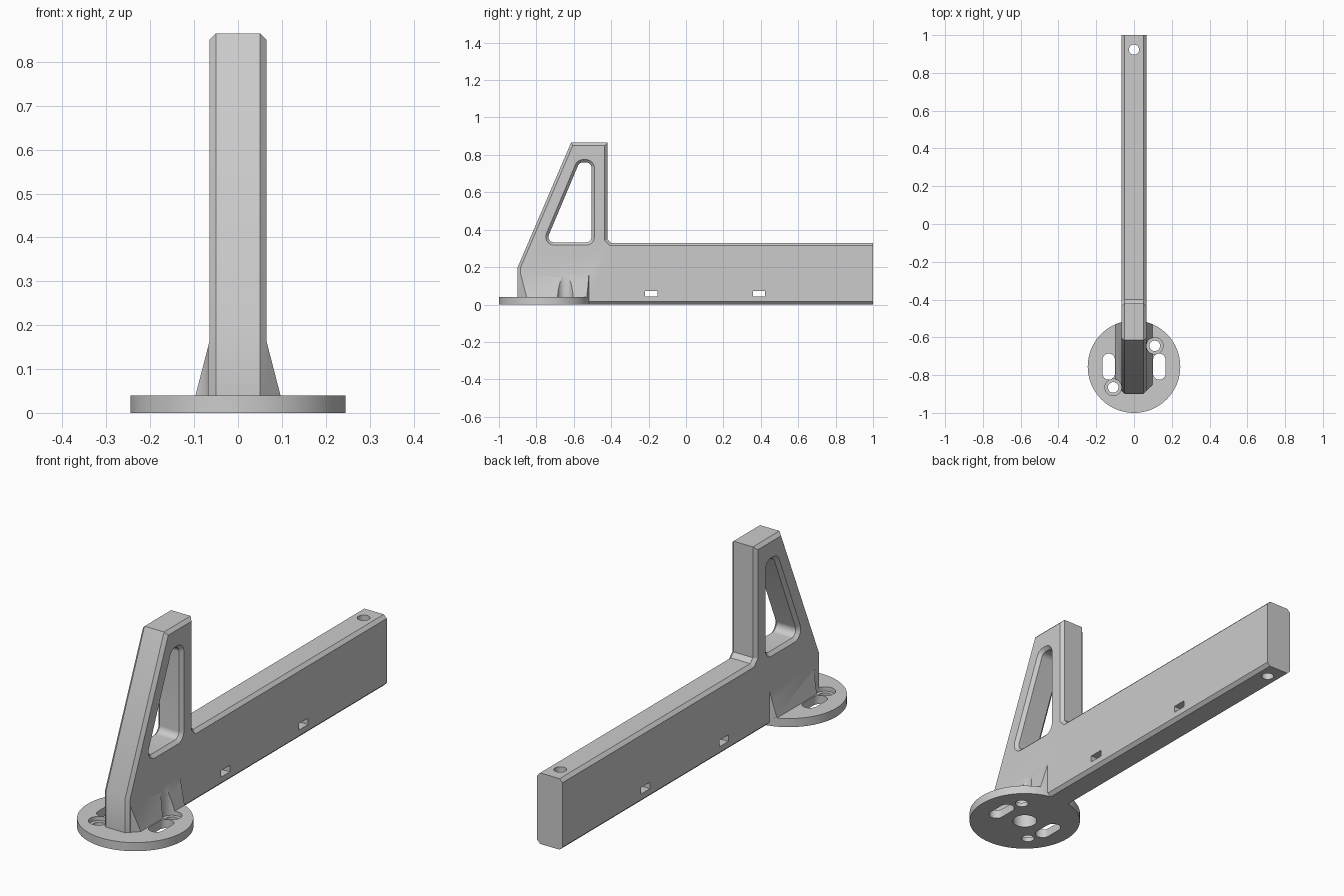
import bpy, bmesh, math
from mathutils import Matrix, Vector

cube = bpy.data.objects.get("Cube")
if cube:
    bpy.data.objects.remove(cube, do_unlink=True)

W = 0.065          # half thickness of the arm
C = 0.015          # chamfer
DISC_Y, DISC_R, DISC_H = -0.755, 0.245, 0.04

grey = bpy.data.materials.new("plain_grey")
grey.use_nodes = True
colour = (0.6, 0.6, 0.6, 1)
grey.diffuse_color = colour
grey.node_tree.nodes["Principled BSDF"].inputs["Base Color"].default_value = colour


def make(name, bm):
    bmesh.ops.recalc_face_normals(bm, faces=bm.faces)
    mesh = bpy.data.meshes.new(name)
    bm.to_mesh(mesh)
    bm.free()
    mesh.materials.append(grey)
    ob = bpy.data.objects.new(name, mesh)
    bpy.context.collection.objects.link(ob)
    return ob


def loft(name, rings):
    """Closed solid through rings of equal point count."""
    bm = bmesh.new()
    vs = [[bm.verts.new(p) for p in ring] for ring in rings]
    for a, b in zip(vs, vs[1:]):
        for i in range(len(a)):
            j = (i + 1) % len(a)
            bm.faces.new((a[i], a[j], b[j], b[i]))
    bm.faces.new(vs[0])
    bm.faces.new(vs[-1])
    return make(name, bm)


def rounded(centres, r, steps=10):
    """Counter-clockwise outline around corner centres with radius r."""
    out, n = [], len(centres)
    for i in range(n):
        p, c, q = (Vector(centres[k % n]) for k in (i - 1, i, i + 1))
        d0, d1 = c - p, q - c
        a0 = math.atan2(-d0.x, d0.y)
        a1 = math.atan2(-d1.x, d1.y)
        while a1 < a0:
            a1 += 2 * math.pi
        for s in range(steps + 1):
            a = a0 + (a1 - a0) * s / steps
            out.append((c.x + r * math.cos(a), c.y + r * math.sin(a)))
    return out


def cylinder(name, x, y, r, z0, z1, n=40):
    ring = [(x + r * math.cos(2 * math.pi * i / n),
             y + r * math.sin(2 * math.pi * i / n)) for i in range(n)]
    return loft(name, [[(*p, z) for p in ring] for z in (z0, z1)])


def box(name, centre, size):
    bm = bmesh.new()
    bmesh.ops.create_cube(bm, size=1, matrix=Matrix.Translation(centre) @ Matrix.Diagonal((*size, 1)))
    return make(name, bm)


def combine(target, tool, operation):
    tool.hide_render = True
    mod = target.modifiers.new("bool", "BOOLEAN")
    mod.operation, mod.solver, mod.object = operation, "EXACT", tool
    bpy.context.view_layer.objects.active = target
    bpy.ops.object.modifier_apply(modifier=mod.name)
    bpy.data.objects.remove(tool, do_unlink=True)


# Arm and upright: side profile, chamfered on both sides
profile = [(-0.9, 0), (1, 0), (1, 0.33), (-0.4, 0.33), (-0.42, 0.35),
           (-0.42, 0.865), (-0.615, 0.865), (-0.9, 0.2)]
bm = bmesh.new()
face = bm.faces.new([bm.verts.new((-W, y, z)) for y, z in profile])
ext = bmesh.ops.extrude_face_region(bm, geom=[face], use_keep_orig=True)["geom"]
bmesh.ops.translate(bm, vec=(2 * W, 0, 0), verts=[g for g in ext if isinstance(g, bmesh.types.BMVert)])
bmesh.ops.recalc_face_normals(bm, faces=bm.faces)
rims = [e for e in bm.edges
        if abs(e.verts[0].co.x - e.verts[1].co.x) < 1e-5
        and not all(v.co.y > 0.99 for v in e.verts)]
bmesh.ops.bevel(bm, geom=rims, offset=C, offset_type="OFFSET", segments=1,
                affect="EDGES", profile=0.5)
bracket = make("bracket", bm)

# Rounded window with chamfered rims
corners = [(-0.705, 0.362), (-0.535, 0.362), (-0.535, 0.73), (-0.55, 0.73)]
stations = [(-W - C, 0.06), (-W + C, 0.03), (W - C, 0.03), (W + C, 0.06)]
window = loft("window_cutter", [[(x, y, z) for y, z in rounded(corners, r)] for x, r in stations])
combine(bracket, window, "DIFFERENCE")

# Flared foot, trimmed to the round base
bm = bmesh.new()
for s in (-1, 1):
    for z, w in ((0.165, W - 0.0005), (0.02, 0.102)):
        front = -0.899
        for p in ((s * 0.05, front), (s * w, front + w - 0.05), (s * w, -0.45)):
            bm.verts.new((*p, z))
bmesh.ops.convex_hull(bm, input=bm.verts)
foot = make("foot", bm)
combine(foot, cylinder("foot_trim", 0, DISC_Y, DISC_R - 0.0005, -0.1, 0.3, 96), "INTERSECT")
combine(bracket, foot, "UNION")

# Round base
combine(bracket, cylinder("base", 0, DISC_Y, DISC_R, 0, DISC_H, 96), "UNION")

# Screw holes with counterbores, and round-ended slots in the base
for s in (-1, 1):
    x, y = s * 0.11, DISC_Y + s * 0.11
    combine(bracket, cylinder("counterbore", x, y, 0.044, 0.02, 0.3), "DIFFERENCE")
    combine(bracket, cylinder("screw_hole", x, y, 0.028, -0.1, 0.1), "DIFFERENCE")
    ends = [(s * 0.134, DISC_Y - 0.036), (s * 0.134, DISC_Y + 0.036)]
    ring = rounded(ends, 0.033, 16)
    combine(bracket, loft("slot", [[(*p, z) for p in ring] for z in (-0.1, 0.1)]), "DIFFERENCE")

# Blind hole under the base, hole at the arm's end, cable tie slots
combine(bracket, cylinder("centre_hole", 0, DISC_Y, 0.053, -0.1, 0.12), "DIFFERENCE")
combine(bracket, cylinder("end_hole", 0, 0.923, 0.027, -0.1, 0.5), "DIFFERENCE")
for y in (-0.185, 0.39):
    combine(bracket, box("tie_slot", (0, y, 0.057), (0.3, 0.066, 0.03)), "DIFFERENCE")

bpy.ops.object.select_all(action="DESELECT")
bracket.select_set(True)
bpy.context.view_layer.objects.active = bracket
bpy.ops.object.shade_smooth_by_angle(angle=math.radians(25))
